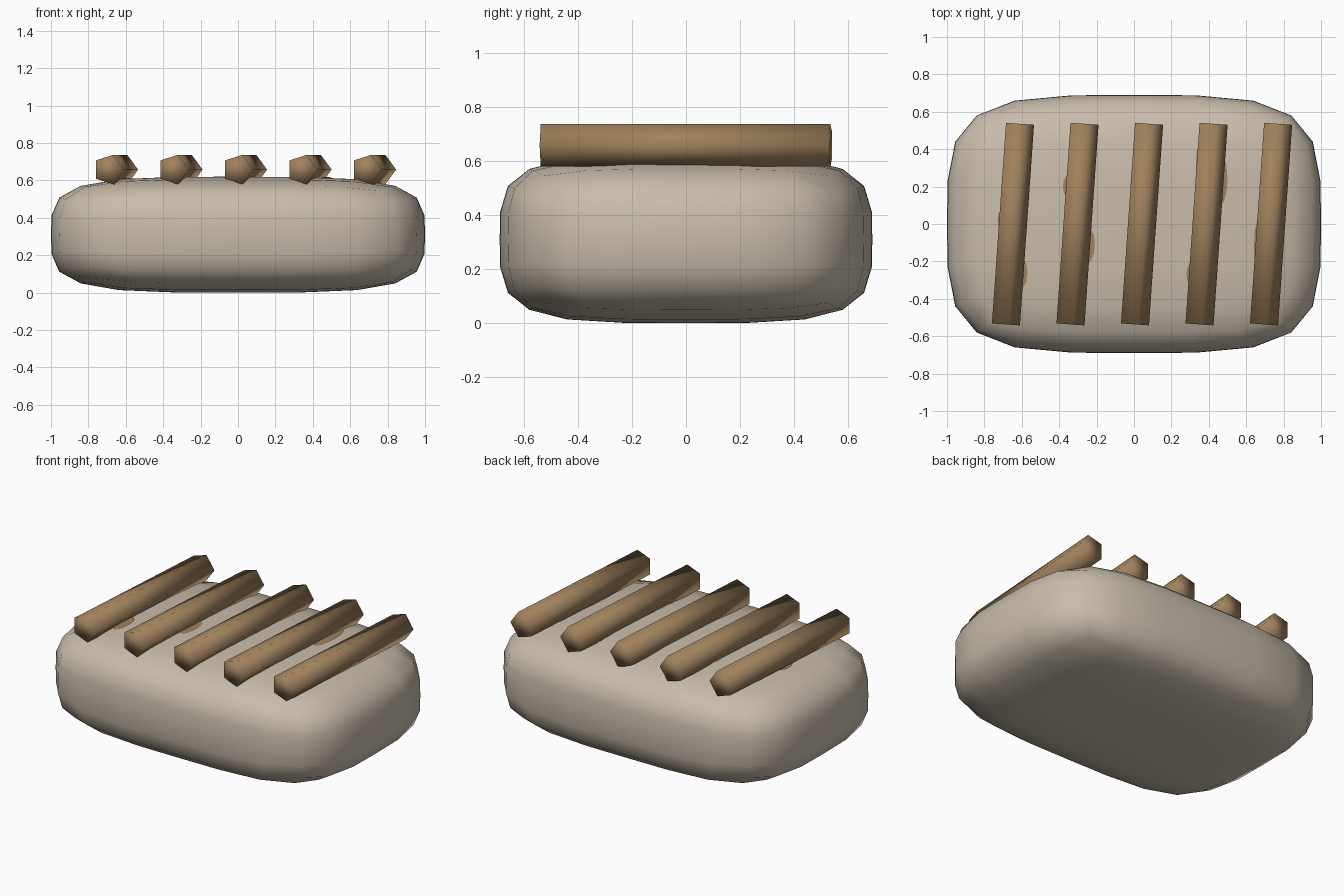
import bpy, bmesh, math
from mathutils import Matrix, Vector

if "Cube" in bpy.data.objects:
    bpy.data.objects.remove(bpy.data.objects["Cube"])

HX, HY, HZ = 1.0, 0.69, 0.31   # half sizes of the rounded block


def material(name, rgb):
    m = bpy.data.materials.new(name)
    m.diffuse_color = (*rgb, 1)
    m.use_nodes = True
    m.node_tree.nodes["Principled BSDF"].inputs["Base Color"].default_value = m.diffuse_color
    return m


STONE = material("warm grey", (0.58, 0.51, 0.41))
WOOD = material("brown wood", (0.35, 0.22, 0.108))


def finish(bm, name, mat):
    bmesh.ops.recalc_face_normals(bm, faces=bm.faces)
    me = bpy.data.meshes.new(name)
    bm.to_mesh(me)
    bm.free()
    me.materials.append(mat)
    for p in me.polygons:
        p.use_smooth = True
    ob = bpy.data.objects.new(name, me)
    bpy.context.collection.objects.link(ob)
    return ob


# Rounded block: gridded cube pushed onto a fourth-power superellipsoid
bm = bmesh.new()
bmesh.ops.create_cube(bm, size=2)
bmesh.ops.subdivide_edges(bm, edges=bm.edges[:], cuts=5, use_grid_fill=True)
for v in bm.verts:
    n = sum(c ** 4 for c in v.co) ** 0.25
    v.co = Vector((v.co.x / n * HX, v.co.y / n * HY, v.co.z / n * HZ + HZ))
finish(bm, "body", STONE)

# Five slightly turned five-sided bars across the top
for i in range(5):
    bm = bmesh.new()
    bmesh.ops.create_cone(bm, cap_ends=True, segments=5, radius1=0.083,
                          radius2=0.083, depth=1.075)
    # lay along y with one corner towards +x
    for v in bm.verts:
        a = round((math.atan2(v.co.y, v.co.x)) / (math.tau / 5) - 0.25) + 0.25
        a = (a - 0.25) * math.tau / 5
        v.co = Vector((0.083 * math.cos(a), v.co.z, 0.083 * math.sin(a)))
    bmesh.ops.transform(bm, verts=bm.verts, matrix=Matrix.Translation(
        (-0.655 + 0.345 * i, 0, 0.658)) @ Matrix.Rotation(-0.07, 4, 'Z'))
    finish(bm, f"bar_{i + 1}", WOOD)


# Thin brown stains on the block beside the bars
def top(x, y):
    return HZ + HZ * (1 - (x / HX) ** 4 - (y / HY) ** 4) ** 0.25 + 0.002


stains = [(-0.69, 0.02, 0.07), (-0.61, -0.26, 0.09), (-0.34, 0.20, 0.07),
          (-0.25, -0.11, 0.10), (0.02, 0.20, 0.13), (0.37, 0.32, 0.14),
          (0.46, 0.24, 0.14), (0.32, -0.27, 0.07), (0.68, -0.13, 0.18)]
for i, (cx, cy, ry) in enumerate(stains):
    bm = bmesh.new()
    ring = []
    for k in range(12):
        a = k * math.tau / 12
        x, y = cx + 0.04 * math.cos(a), cy + ry * math.sin(a)
        ring.append(bm.verts.new((x, y, top(x, y))))
    mid = bm.verts.new((cx, cy, top(cx, cy)))
    for k in range(12):
        bm.faces.new((ring[k], ring[(k + 1) % 12], mid))
    finish(bm, f"stain_{i + 1}", WOOD)
